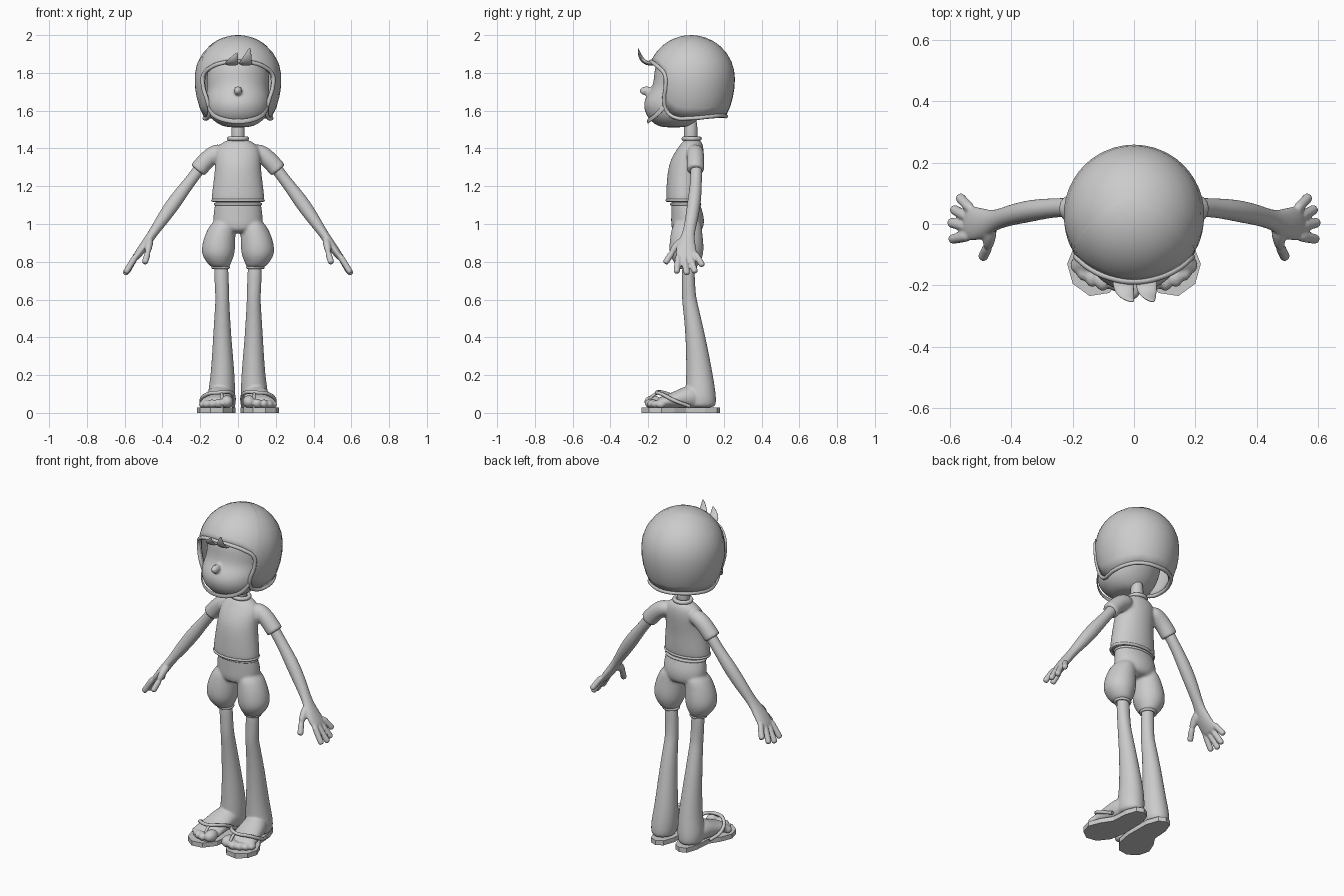
import bpy, bmesh, math
from mathutils import Vector

if "Cube" in bpy.data.objects:
    bpy.data.objects.remove(bpy.data.objects["Cube"])

X, Y, Z = Vector((1, 0, 0)), Vector((0, 1, 0)), Vector((0, 0, 1))
clay = bpy.data.materials.new("clay_grey")
clay.use_nodes = True
clay.diffuse_color = (0.6, 0.6, 0.6, 1)
clay.node_tree.nodes["Principled BSDF"].inputs["Base Color"].default_value = (0.6, 0.6, 0.6, 1)


def add(name, data):
    ob = bpy.data.objects.new(name, data)
    data.materials.append(clay)
    bpy.context.collection.objects.link(ob)
    return ob


def from_bmesh(name, bm, smooth=True):
    bmesh.ops.recalc_face_normals(bm, faces=bm.faces[:])
    for f in bm.faces:
        f.smooth = smooth
    me = bpy.data.meshes.new(name)
    bm.to_mesh(me)
    bm.free()
    return add(name, me)


def mirror(ob):
    ob.modifiers.new("mirror", "MIRROR").use_mirror_merge = False
    return ob


def loft(name, rows, ref=Y, tangent=None, sides=12):
    """Tube through rows of (x, y, z, radius_u, radius_v), rounded by subdivision."""
    bm, rings = bmesh.new(), []
    pts = [Vector(r[:3]) for r in rows]
    for i, r in enumerate(rows):
        t = tangent or (pts[min(i + 1, len(pts) - 1)] - pts[max(i - 1, 0)]).normalized()
        u = ref.cross(t).normalized()
        v = t.cross(u)
        ring = []
        for k in range(sides):
            a = math.tau * k / sides
            ring.append(bm.verts.new(pts[i] + (u * math.cos(a) * r[3] + v * math.sin(a) * r[4]) * 1.045))
        rings.append(ring)
    for p, q in zip(rings, rings[1:]):
        for k in range(sides):
            n = (k + 1) % sides
            bm.faces.new((p[k], p[n], q[n], q[k]))
    bm.faces.new(rings[0])
    bm.faces.new(rings[-1])
    ob = from_bmesh(name, bm)
    ob.modifiers.new("round", "SUBSURF").levels = 2
    return ob


def column(name, rows):
    """Upright loft from rows of (z, x, y_front, y_back, half_width)."""
    return loft(name, [(x, (f + b) / 2, z, w, (b - f) / 2) for z, x, f, b, w in rows], tangent=Z)


def ball(name, centre, size):
    bm = bmesh.new()
    bmesh.ops.create_uvsphere(bm, u_segments=24, v_segments=14, radius=1)
    for v in bm.verts:
        v.co = Vector(centre) + Vector(c * s for c, s in zip(v.co, size))
    return from_bmesh(name, bm)


def blend(name, parts, voxel=0.007, relax=4):
    """Fuse overlapping parts into one softly joined skin."""
    dg = bpy.context.evaluated_depsgraph_get()
    dg.update()
    bm = bmesh.new()
    for p in parts:
        ev = p.evaluated_get(dg)
        bm.from_mesh(ev.to_mesh())
        ev.to_mesh_clear()
    for p in parts:
        bpy.data.objects.remove(p)
    ob = from_bmesh(name, bm)
    m = ob.modifiers.new("fuse", "REMESH")
    m.mode, m.voxel_size, m.use_smooth_shade = "VOXEL", voxel, True
    m = ob.modifiers.new("relax", "SMOOTH")
    m.factor, m.iterations = 0.5, relax
    return ob


def cord(name, pts, radius, closed=False):
    cu = bpy.data.curves.new(name, "CURVE")
    cu.dimensions, cu.bevel_depth, cu.bevel_resolution = "3D", radius, 2
    cu.resolution_u, cu.use_fill_caps = 6, True
    sp = cu.splines.new("BEZIER")
    sp.bezier_points.add(len(pts) - 1)
    for b, p in zip(sp.bezier_points, pts):
        b.co = p
        b.handle_left_type = b.handle_right_type = "AUTO"
    sp.use_cyclic_u = closed
    return add(name, cu)


def oval(z, y, rx, ry, n=12):
    return [(rx * math.cos(math.tau * k / n), y + ry * math.sin(math.tau * k / n), z) for k in range(n)]


# Head with muzzle, cheeks and nose
skull = column("skull", [(1.51, 0, -.13, 0, .06), (1.53, 0, -.17, .04, .11), (1.57, 0, -.21, .08, .155),
                         (1.63, 0, -.228, .12, .172), (1.68, 0, -.21, .14, .168), (1.72, 0, -.178, .15, .163),
                         (1.78, 0, -.168, .15, .168), (1.85, 0, -.165, .15, .15), (1.9, 0, -.1, .12, .1)])
blend("head", [skull, ball("nose", (0, -.21, 1.705), (.022, .036, .024))])
column("neck", [(1.43, 0, -.012, .062, .037), (1.48, 0, -.01, .06, .035), (1.57, 0, -.01, .06, .035)])

# Helmet: an egg-shaped shell swept from its rim to the crown
C = Vector((0, .027, 1.77))


def shell(d):
    """Point on the helmet in direction d from its centre."""
    rz = .23 if d.z > 0 else .33
    return C + d / math.sqrt((d.x / .23) ** 2 + (d.y / .232) ** 2 + (d.z / rz) ** 2)


def rim_point(y, z):
    dy, dz = (y - C.y) / .232, (z - C.z) / (.23 if z > C.z else .33)
    return Vector((.23 * math.sqrt(max(0, 1 - dy * dy - dz * dz)), y, z))


half = [rim_point(y, z) for y, z in ((-.172, 1.852), (-.145, 1.83), (-.112, 1.79), (-.108, 1.73), (-.115, 1.66),
                                     (-.102, 1.6), (-.06, 1.565), (.03, 1.56), (.12, 1.568), (.18, 1.573))]
rim = [shell(Vector((0, -.215, .09)))] + half + [shell(Vector((0, .18, -.195)))]
rim += [Vector((-p.x, p.y, p.z)) for p in reversed(half)]
cord("helmet_rim", rim, .011, True)
bm, rings = bmesh.new(), []
crown, steps = Vector((0, .35, 1)).normalized(), 10
fine = []
for k, p in enumerate(rim):
    q = rim[(k + 1) % len(rim)]
    fine += [shell(p.lerp(q, s / 3) - C) for s in range(3)]
for s in range(steps):
    rings.append([bm.verts.new(shell((p - C).normalized().slerp(crown, s / steps))) for p in fine])
top = bm.verts.new(shell(crown))
for k in range(len(fine)):
    n = (k + 1) % len(fine)
    for a, b in zip(rings, rings[1:]):
        bm.faces.new((a[k], a[n], b[n], b[k]))
    bm.faces.new((rings[-1][k], rings[-1][n], top))
helmet = from_bmesh("helmet", bm)
m = helmet.modifiers.new("thickness", "SOLIDIFY")
m.thickness = .014

# Chin strap and hair tufts
loft("chin_strap", [(s * x, y, z, .004, .013) for s, x, y, z in
                    ((-1, .16, -.11, 1.63), (-1, .145, -.15, 1.58), (-1, .08, -.195, 1.55), (1, 0, -.205, 1.54),
                     (1, .08, -.195, 1.55), (1, .145, -.15, 1.58), (1, .16, -.11, 1.63))], ref=Z, sides=8)
for name, x, tip, rise in (("hair_tuft_left", .04, .064, .085), ("hair_tuft_right", -.035, -.002, .06)):
    loft(name, [(x, -.16, 1.845, .01, .04), (x, -.215, 1.85, .012, .036),
                ((x + tip) / 2, -.242, 1.85 + rise * .45, .009, .022), (tip, -.255, 1.85 + rise, .002, .003)],
     ref=X, sides=8)

# Shirt with short sleeves
torso = column("torso", [(1.115, 0, -.103, .07, .137), (1.125, 0, -.105, .075, .14), (1.17, 0, -.105, .08, .137),
                         (1.25, 0, -.1, .082, .126), (1.32, 0, -.09, .09, .12), (1.38, 0, -.06, .095, .12),
                         (1.42, 0, -.03, .09, .1), (1.45, 0, -.01, .075, .055)])
sleeves = []
for s in (1, -1):
    sleeves.append(loft("sleeve", [(s * x, .05, z, a, b) for x, z, a, b in
                                   ((.07, 1.395, .04, .04), (.13, 1.372, .047, .046), (.175, 1.33, .046, .046),
                                    (.21, 1.288, .047, .046), (.215, 1.282, .047, .046))]))
blend("shirt", [torso] + sleeves, .008)
cord("shirt_collar", oval(1.452, .03, .047, .042), .012, True)
cord("shirt_hem", oval(1.125, -.015, .134, .086), .008, True)

# Puffed shorts
hips = column("hips", [(1.14, 0, -.075, .065, .118), (1.1, 0, -.078, .075, .122), (1.04, 0, -.078, .097, .132),
                       (.98, 0, -.08, .095, .128), (.95, 0, -.06, .07, .09)])
puffs = []
for s in (1, -1):
    puffs.append(column("puff", [(1.03, s * .07, -.06, .08, .055), (.96, s * .092, -.08, .085, .078),
                                 (.88, s * .104, -.09, .095, .09), (.83, s * .105, -.085, .09, .085),
                                 (.79, s * .1, -.06, .072, .06), (.765, s * .092, -.035, .055, .046)]))
blend("shorts", [hips] + puffs, .008)
cord("shorts_waistband", oval(1.105, -.002, .12, .075), .008, True)
mirror(cord("shorts_cuff", [(x + .092, y, z) for x, y, z in oval(.77, .011, .042, .04)], .008, True))

# Arm with palm, four fingers and thumb
parts = [loft("arm", [(.17, .052, 1.34, .03, .03), (.22, .055, 1.27, .031, .031), (.27, .052, 1.205, .031, .031),
                      (.33, .045, 1.125, .039, .036), (.4, .03, 1.025, .034, .034), (.455, .012, .945, .023, .03),
                      (.495, 0, .885, .025, .052), (.535, .002, .832, .02, .058), (.55, .004, .81, .014, .05)])]
for base, tip in (((.53, .046, .85), (.572, .09, .775)), ((.54, .02, .83), (.592, .05, .74)),
                  ((.54, -.012, .83), (.602, .006, .73)), ((.535, -.04, .84), (.598, -.05, .738)),
                  ((.475, -.07, .855), (.495, -.112, .79))):
    a, b = Vector(base), Vector(tip)
    parts.append(loft("finger", [(*a.lerp(b, f), .0165, .0165) for f in (0, .4, .8, 1)]))
parts.append(loft("thumb_root", [(.465, -.005, .92, .022, .025), (.473, -.05, .885, .02, .022),
                                 (.478, -.08, .845, .016, .017)]))
mirror(blend("arm_and_hand", parts, .0055, 3))

# Flared leg with foot and toes
parts = [column("leg", [(.82, .09, -.022, .046, .038), (.7, .087, -.021, .046, .038), (.61, .083, -.022, .054, .036),
                        (.57, .083, -.018, .064, .038), (.4, .084, 0, .104, .048), (.2, .08, .002, .143, .063),
                        (.1, .088, -.002, .158, .073), (.05, .09, 0, .16, .068), (.025, .09, .01, .15, .06)]),
         loft("foot", [(.09, .08, .08, .065, .06), (.1, .01, .085, .072, .065), (.108, -.06, .068, .078, .045),
                       (.115, -.13, .055, .085, .032), (.12, -.155, .05, .08, .025)], ref=Z, tangent=-Y)]
for x, y, r in ((.058, -.175, .034), (.102, -.185, .025), (.137, -.175, .023), (.166, -.157, .021), (.188, -.134, .019)):
    parts.append(ball("toe", (x, y, .025 + r), (r, r * 1.35, r)))
mirror(blend("leg_and_foot", parts, .007, 3))

# Sandal: shaped sole, strap and toe post
bm = bmesh.new()
outline = ((.08, .18), (.12, .165), (.143, .1), (.15, 0), (.19, -.06), (.218, -.13), (.2, -.195), (.145, -.235),
           (.08, -.225), (.03, -.16), (.012, -.06), (.015, .09), (.04, .16))
face = bm.faces.new([bm.verts.new((x, y, 0)) for x, y in outline])
up = bmesh.ops.extrude_face_region(bm, geom=[face])
bmesh.ops.translate(bm, vec=(0, 0, .028), verts=[v for v in up["geom"] if isinstance(v, bmesh.types.BMVert)])
mirror(from_bmesh("sandal_sole", bm, False))
mirror(cord("sandal_strap", [(.172, .02, .035), (.195, -.06, .065), (.165, -.125, .098), (.095, -.155, .108),
                             (.04, -.12, .108), (.022, -.05, .08), (.025, .02, .035)], .01))
mirror(cord("sandal_toe_post", [(.087, -.15, .108), (.084, -.19, .075), (.084, -.195, .025)], .008))
